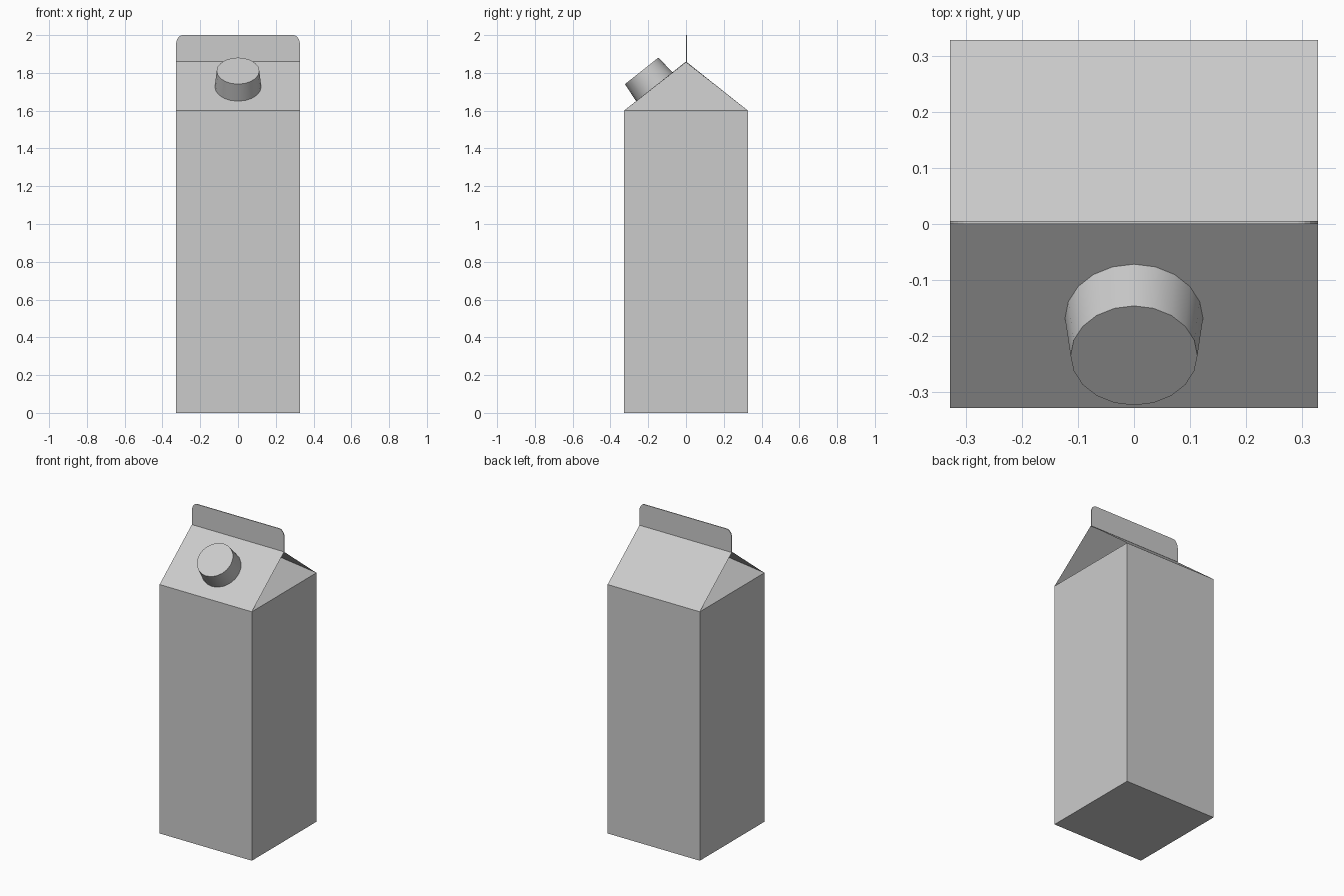
import bpy, bmesh, math
from mathutils import Matrix, Vector

if "Cube" in bpy.data.objects:
    bpy.data.objects.remove(bpy.data.objects["Cube"])

H = 0.328        # half width of the carton
EAVE, RIDGE, TOP = 1.6, 1.86, 2.0


def add_object(name, bm):
    bmesh.ops.recalc_face_normals(bm, faces=bm.faces)
    mesh = bpy.data.meshes.new(name)
    bm.to_mesh(mesh)
    bm.free()
    obj = bpy.data.objects.new(name, mesh)
    bpy.context.collection.objects.link(obj)
    return obj


# Carton body: box, two roof panels, and end gussets folded in under the roof
bm = bmesh.new()
corners = [(-H, -H), (H, -H), (H, H), (-H, H)]
low = [bm.verts.new((x, y, 0)) for x, y in corners]
eave = [bm.verts.new((x, y, EAVE)) for x, y in corners]
ridge_l = bm.verts.new((-H, 0, RIDGE))
ridge_r = bm.verts.new((H, 0, RIDGE))
bm.faces.new(low)
for i in range(4):
    j = (i + 1) % 4
    bm.faces.new((low[i], low[j], eave[j], eave[i]))
bm.faces.new((eave[0], eave[1], ridge_r, ridge_l))
bm.faces.new((eave[2], eave[3], ridge_l, ridge_r))
for side, a, b, end in ((1, eave[1], eave[2], ridge_r), (-1, eave[3], eave[0], ridge_l)):
    fold = bm.verts.new((side * 0.005, 0, RIDGE - 0.005))
    bm.faces.new((a, b, fold))
    bm.faces.new((a, fold, end))
    bm.faces.new((b, end, fold))
add_object("carton_body", bm)

# Top seal: thin upright fin with rounded upper corners
bm = bmesh.new()
rx, rz = 0.035, 0.05
outline = [(-H, RIDGE - 0.002), (H, RIDGE - 0.002)]
arc = [(H - rx + rx * math.cos(t), TOP - rz + rz * math.sin(t))
       for t in (math.pi / 2 * k / 5 for k in range(6))]
outline += arc + [(-x, z) for x, z in reversed(arc)]
face = bm.faces.new([bm.verts.new((x, 0, z)) for x, z in outline])
ext = bmesh.ops.extrude_face_region(bm, geom=[face])
bmesh.ops.translate(bm, vec=(0, 0.005, 0),
                    verts=[v for v in ext["geom"] if isinstance(v, bmesh.types.BMVert)])
add_object("top_seal", bm)

# Screw cap: tapered cylinder standing square to the front roof panel
slope = math.atan2(RIDGE - EAVE, H)
cap_h = 0.107
base = Vector((0, -0.168, EAVE + (H - 0.168) * math.tan(slope)))
bm = bmesh.new()
bmesh.ops.create_cone(bm, cap_ends=True, segments=20, radius1=0.123, radius2=0.113,
                      depth=cap_h, matrix=Matrix.Translation((0, 0, cap_h / 2)))
bm.transform(Matrix.Translation(base) @ Matrix.Rotation(slope, 4, 'X'))
cap = add_object("screw_cap", bm)
bpy.context.view_layer.objects.active = cap
cap.select_set(True)
bpy.ops.object.shade_smooth_by_angle(angle=math.radians(35))
